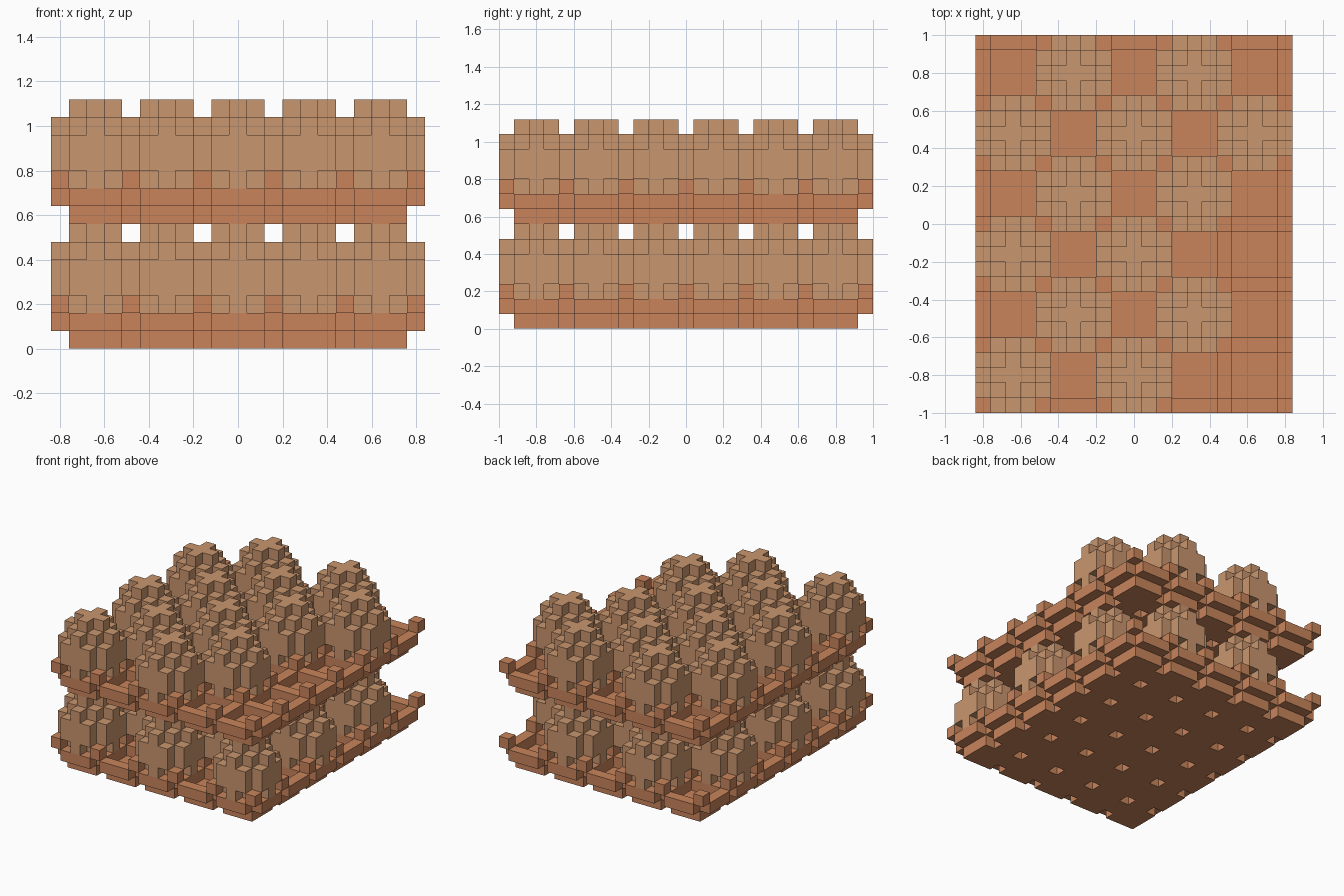
import bpy, bmesh
from mathutils import Vector

if "Cube" in bpy.data.objects:
    bpy.data.objects.remove(bpy.data.objects["Cube"])

V = 0.08                 # block size
NX, NY = 5, 6            # pockets per tray
PITCH = 4                # blocks from pocket to pocket


def material(name, rgb):
    m = bpy.data.materials.new(name)
    m.diffuse_color = (*rgb, 1)
    m.use_nodes = True
    m.node_tree.nodes["Principled BSDF"].inputs["Base Color"].default_value = m.diffuse_color
    return m


tray_mat = material("terracotta card", (0.578, 0.231, 0.105))
egg_mat = material("light brown shell", (0.584, 0.305, 0.156))


def block_mesh(name, cells, origin, mat):
    """Mesh the outer skin of a set of unit blocks."""
    bm = bmesh.new()
    verts = {}

    def vert(p):
        if p not in verts:
            verts[p] = bm.verts.new(Vector(origin) + Vector(p) * V)
        return verts[p]

    for c in cells:
        for axis in range(3):
            u, w = (axis + 1) % 3, (axis + 2) % 3
            for side in (0, 1):
                n = list(c)
                n[axis] += 2 * side - 1
                if tuple(n) in cells:
                    continue
                quad = []
                for a, b in ((0, 0), (1, 0), (1, 1), (0, 1)):
                    p = list(c)
                    p[axis] += side
                    p[u] += a
                    p[w] += b
                    quad.append(vert(tuple(p)))
                bm.faces.new(quad if side else quad[::-1])
    me = bpy.data.meshes.new(name)
    bm.to_mesh(me)
    bm.free()
    me.materials.append(mat)
    return me


def place(name, mesh, loc):
    ob = bpy.data.objects.new(name, mesh)
    ob.location = loc
    bpy.context.collection.objects.link(ob)
    return ob


# Tray: floor, ridges between pockets, posts where ridges cross
LX, LY = NX * PITCH, NY * PITCH
tray = set()
for i in range(LX + 1):
    for j in range(LY + 1):
        on_x, on_y = i % PITCH == 0, j % PITCH == 0
        if on_x and on_y:
            tray.add((i, j, 2))
            continue
        if on_x or on_y:
            tray.add((i, j, 1))
        inside = 0 < i < LX and 0 < j < LY
        notch = (on_x and j in (1, LY - 1)) or (on_y and i in (1, LX - 1))
        if inside and not notch:
            tray.add((i, j, 0))
tray_mesh = block_mesh("tray", tray, (-(LX + 1) * V / 2, -(LY + 1) * V / 2, 0), tray_mat)

# Egg: stacked round layers, given by squared radius
egg = {(x, y, z)
       for z, r2 in enumerate((1, 4, 5, 5, 4, 1))
       for x in range(-2, 3) for y in range(-2, 3)
       if x * x + y * y <= r2}
egg_mesh = block_mesh("egg", egg, (-V / 2, -V / 2, 0), egg_mat)

# Two stacked trays with eggs in a checkerboard; two eggs missing on top
missing = {(4, 0, 1), (4, 2, 1)}
for level, label in enumerate(("lower", "upper")):
    z = level * 7 * V
    place(f"{label}_tray", tray_mesh, (0, 0, z))
    for i in range(NX):
        for j in range(NY):
            if (i + j) % 2 or (i, j, level) in missing:
                continue
            x = (i - (NX - 1) / 2) * PITCH * V
            y = (j - (NY - 1) / 2) * PITCH * V
            place(f"{label}_egg_{i}_{j}", egg_mesh, (x, y, z + V))
